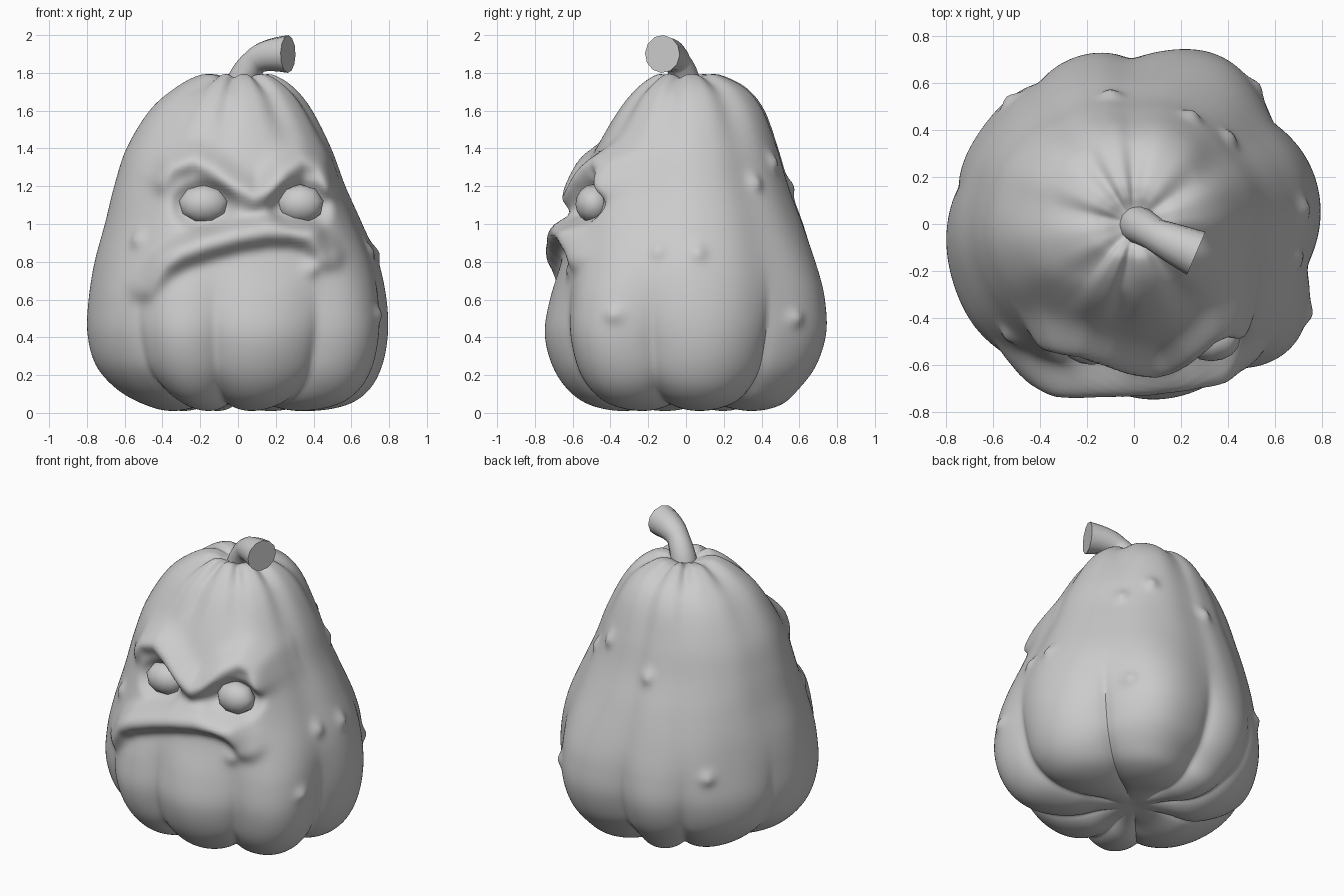
import bpy
import bmesh
from math import sin, cos, pi, exp, radians
from mathutils import Vector

if "Cube" in bpy.data.objects:
    bpy.data.objects.remove(bpy.data.objects["Cube"])

# Body profile: height, then radius towards right, back, left, front
PROFILE = [
    (.06, 0, 0, 0, 0), (.04, .18, .18, .18, .18), (.01, .38, .36, .36, .34),
    (.04, .58, .50, .50, .51), (.12, .70, .59, .65, .63), (.25, .77, .69, .765, .715),
    (.42, .80, .745, .81, .755), (.60, .79, .735, .80, .725), (.80, .745, .69, .765, .66),
    (1.0, .66, .63, .71, .61), (1.2, .57, .555, .66, .56), (1.4, .495, .495, .595, .475),
    (1.6, .395, .425, .475, .36), (1.72, .30, .33, .34, .26), (1.785, .20, .20, .22, .17),
    (1.79, .13, .13, .14, .12), (1.765, .07, .07, .07, .07), (1.75, 0, 0, 0, 0)]
GROOVES = [-132, -100, -56, -14, 36, 91, 124, 168, 228]   # degrees round the body
SEGMENTS, STEPS = 240, 10

# Face lines in front view (x, z)
BROW = [(-.41, 1.23), (-.35, 1.30), (-.23, 1.34), (-.13, 1.29), (-.03, 1.21), (.09, 1.14),
        (.17, 1.18), (.25, 1.28), (.34, 1.34), (.42, 1.31), (.48, 1.20)]
LIP = [(-.50, .67), (-.40, .79), (-.30, .85), (-.15, .90), (0, .94), (.15, .965), (.28, .965),
       (.38, .94), (.45, .88), (.48, .83)]
EYES = [("left_eye", (-.18, -.50, 1.105), (.135, .10, .105)),
        ("right_eye", (.33, -.49, 1.105), (.125, .095, .105))]
# Warts: angle, height
WARTS = [(-138, .92), (-58, .76), (-12, .86), (62, 1.33), (42, 1.22), (48, .50),
         (5, .85), (-27, .52), (135, .62), (100, 1.2)]


def catmull(a, b, c, d, t):
    return tuple(.5 * (2 * q + (r - p) * t + (2 * p - 5 * q + 4 * r - s) * t * t
                       + (3 * q - p - 3 * r + s) * t ** 3) for p, q, r, s in zip(a, b, c, d))


def gauss(d, width):
    return exp(-(d / width) ** 2)


def ramp(v, lo, hi):
    t = min(1, max(0, (v - lo) / (hi - lo)))
    return t * t * (3 - 2 * t)


def angle_gap(a, b):
    return (a - b + 180) % 360 - 180


def line_distance(x, z, line):
    # nearest distance and height above the nearest point
    p, best = Vector((x, z)), (9, 0)
    for a, b in zip(line, line[1:]):
        a, b = Vector(a), Vector(b)
        t = min(1, max(0, (p - a).dot(b - a) / (b - a).length_squared))
        q = a.lerp(b, t)
        best = min(best, ((p - q).length, z - q.y))
    return best


def groove_depth(ang, crease):
    # blend of a sharp crease and a soft valley
    a = (ang + 132) % 360 - 132
    for lo, hi in zip(GROOVES, GROOVES[1:]):
        if lo <= a <= hi:
            s = max(0, sin(pi * (a - lo) / (hi - lo)))
            return crease * (1 - s ** .6) + (1 - crease) * (1 - s * s) ** 2 * .8
    return 0


def body_point(ang, row):
    z, right, back, left, front = row
    c, s = cos(radians(ang)), sin(radians(ang))
    r = (right if c > 0 else left) * c * c + (back if s > 0 else front) * s * s
    low = 1 - ramp(z, .6, 1.1)
    # uneven lobes and a flattened face
    r *= 1 + (.04 + .05 * low) * gauss(angle_gap(ang, -39), 20) * (1 - ramp(z, 1.2, 1.6))
    r *= 1 + .075 * gauss(angle_gap(ang, -52), 18) * gauss(z - 1.12, .28)
    r *= 1 + .05 * gauss(angle_gap(ang, -128), 20) * gauss(z - 1.0, .4)
    r *= 1 + .06 * low * gauss(angle_gap(ang, 63), 18)
    r *= 1 + .03 * low * gauss(angle_gap(ang, -117), 14)
    r *= 1 + .03 * low * gauss(angle_gap(ang, -143), 14)
    r *= 1 - .035 * gauss(angle_gap(ang, 148), 20) * low
    # grooves, weak across the face and on the back left
    g = groove_depth(ang, 1 - ramp(z, .4, .9))
    face = gauss(angle_gap(ang, -85), 50) * ramp(z, .6, .85) * (1 - ramp(z, 1.35, 1.6))
    amp = .035 + .08 * (1 - ramp(z, .25, .8)) + .06 * ramp(z, 1.35, 1.75)
    amp *= 1 - .5 * gauss(angle_gap(ang, 150), 40)
    amp *= 1 - .4 * gauss(angle_gap(ang, -132), 12)
    r *= 1 - amp * g * (1 - .9 * face)
    z += .05 * g * (1 - ramp(z, .05, .3)) * ramp(r, .05, .3)
    z -= .025 * g * ramp(z, 1.65, 1.78) * ramp(r, .03, .15)
    for wa, wz in WARTS:
        d = ((radians(angle_gap(ang, wa)) * r) ** 2 + (z - wz) ** 2) ** .5
        r += .032 * gauss(d, .038)
    x, y = r * c, r * s
    # brow, eye sockets and lip pushed out of the front
    if y < -.1 and .4 < z < 1.6:
        d, above = line_distance(x, z, BROW)
        ends = .35 + .65 * ramp(x, -.48, -.34) * (1 - ramp(x, .44, .54))
        push = .085 * ends * gauss(d, .075 if above > 0 else .06)
        for _, e, size in EYES:
            q = (((x - e[0]) / .16) ** 2 + ((z - e[2] + .01) / .12) ** 2) ** .5
            push -= .06 * (1 - ramp(q, .7, 1.2))
        d, above = line_distance(x, z, LIP)
        lip = exp(-(d / .07) ** 3) * (.3 + .7 * ramp(x, -.56, -.3))
        push += .11 * lip * (1 - .6 * ramp(x, .36, .5))
        x, y = x + push * .35 * x, y - push
    return Vector((x, y, z))


def finish(obj, angle=40):
    bpy.ops.object.select_all(action='DESELECT')
    obj.select_set(True)
    bpy.context.view_layer.objects.active = obj
    bpy.ops.object.shade_smooth_by_angle(angle=radians(angle))


def add_mesh(name, bm):
    bmesh.ops.recalc_face_normals(bm, faces=bm.faces)
    me = bpy.data.meshes.new(name)
    bm.to_mesh(me)
    bm.free()
    obj = bpy.data.objects.new(name, me)
    bpy.context.collection.objects.link(obj)
    return obj


# Pumpkin body
rows = []
for i in range(len(PROFILE) - 1):
    p = [PROFILE[min(max(i + k, 0), len(PROFILE) - 1)] for k in (-1, 0, 1, 2)]
    rows += [catmull(*p, k / STEPS) for k in range(STEPS)]
rows = rows[1:]
bm = bmesh.new()
rings = [[bm.verts.new(body_point(360 * j / SEGMENTS, row)) for j in range(SEGMENTS)]
         for row in rows]
for lower, upper in zip(rings, rings[1:]):
    for j in range(SEGMENTS):
        k = (j + 1) % SEGMENTS
        bm.faces.new((lower[j], lower[k], upper[k], upper[j]))
for ring, z in ((rings[0], PROFILE[0][0]), (rings[-1], PROFILE[-1][0])):
    tip = bm.verts.new((0, 0, z))
    for j in range(SEGMENTS):
        bm.faces.new((ring[j], ring[(j + 1) % SEGMENTS], tip))
body = add_mesh("pumpkin_body", bm)
finish(body, 80)
soften = body.modifiers.new("soften", 'SMOOTH')
soften.factor, soften.iterations = .5, 5

# Eyes
for name, loc, size in EYES:
    bm = bmesh.new()
    bmesh.ops.create_uvsphere(bm, u_segments=9, v_segments=8, radius=1)
    eye = add_mesh(name, bm)
    eye.location = loc
    eye.rotation_euler = (pi / 2, 0, 0)
    eye.scale = (size[0], size[2], size[1])
    finish(eye, 60)

# Bent stem with a blunt end
cu = bpy.data.curves.new("stem", 'CURVE')
cu.dimensions, cu.bevel_depth, cu.bevel_resolution = '3D', 1, 4
cu.use_fill_caps, cu.resolution_u = True, 8
sp = cu.splines.new('BEZIER')
sp.bezier_points.add(2)
for bp, (co, hl, hr, rad) in zip(sp.bezier_points, [
        ((.01, .0, 1.70), (0, 0, 1.65), (.015, 0, 1.76), .085),
        ((.09, -.045, 1.86), (.05, -.02, 1.82), (.13, -.065, 1.895), .07),
        ((.265, -.125, 1.90), (.20, -.097, 1.90), (.33, -.15, 1.90), .10)]):
    bp.co, bp.handle_left, bp.handle_right, bp.radius = co, hl, hr, rad
stem = bpy.data.objects.new("stem", cu)
bpy.context.collection.objects.link(stem)
bpy.ops.object.select_all(action='DESELECT')
stem.select_set(True)
bpy.context.view_layer.objects.active = stem
bpy.ops.object.convert(target='MESH')
finish(bpy.context.view_layer.objects.active, 80)
